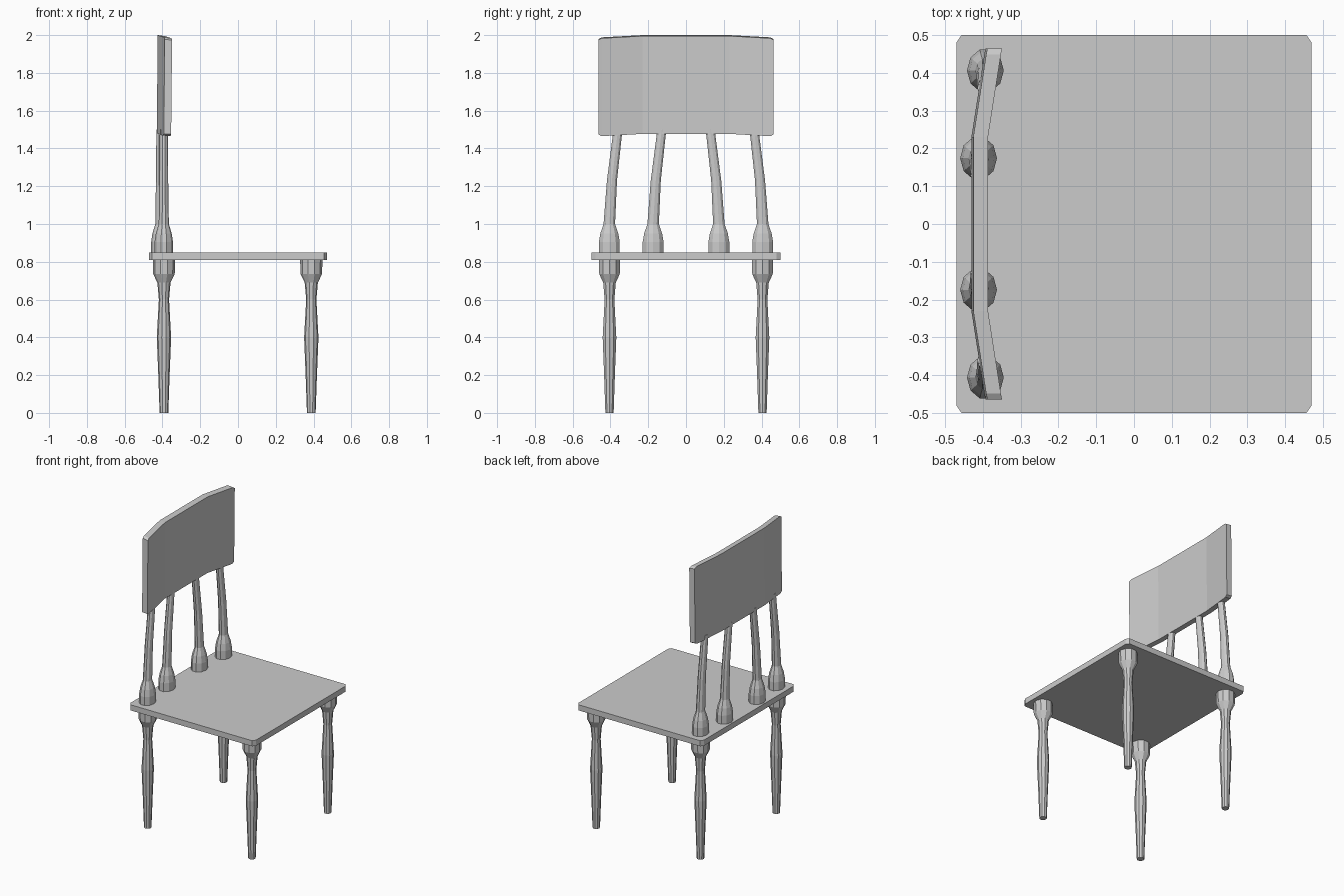
import bpy, bmesh, math

if "Cube" in bpy.data.objects:
    bpy.data.objects.remove(bpy.data.objects["Cube"])

SIDES = 10


def finish(name, bm):
    bmesh.ops.recalc_face_normals(bm, faces=bm.faces)
    me = bpy.data.meshes.new(name)
    bm.to_mesh(me)
    bm.free()
    ob = bpy.data.objects.new(name, me)
    bpy.context.collection.objects.link(ob)
    return ob


def loft(name, sections):
    """Turned part: sections are (x, y, z, radius_x, radius_y)."""
    bm = bmesh.new()
    rings = []
    for x, y, z, rx, ry in sections:
        rings.append([bm.verts.new((x + rx * math.cos(a), y + ry * math.sin(a), z))
                      for a in (2 * math.pi * i / SIDES for i in range(SIDES))])
    for lo, hi in zip(rings, rings[1:]):
        for i in range(SIDES):
            j = (i + 1) % SIDES
            bm.faces.new((lo[i], lo[j], hi[j], hi[i]))
    bm.faces.new(rings[0])
    bm.faces.new(rings[-1])
    return finish(name, bm)


# Seat: thin board with clipped corners
bm = bmesh.new()
c = 0.014
outline = [(0.47, 0.5 - c * 1.5), (0.47 - c, 0.5), (c - 0.47, 0.5), (-0.47, 0.5 - c * 1.5)]
outline += [(-x, -y) for x, y in outline]
base = bm.faces.new([bm.verts.new((x, y, 0.81)) for x, y in outline])
top = bmesh.ops.extrude_face_region(bm, geom=[base], use_keep_orig=True)
for v in top["geom"]:
    if isinstance(v, bmesh.types.BMVert):
        v.co.z = 0.848
finish("seat", bm)

# Four turned legs
leg_profile = [(0, 0.023), (0.2, 0.03), (0.4, 0.038), (0.6, 0.027),
               (0.69, 0.035), (0.735, 0.057), (0.81, 0.059)]
for end, x in (("back", -0.392), ("front", 0.388)):
    for side, y in (("left", 0.405), ("right", -0.405)):
        loft(f"{end}_{side}_leg", [(x, y, z, r, r) for z, r in leg_profile])

# Four spindles leaning inwards, slightly flattened front to back
spindle_profile = [(0.848, 0.058, 0.0), (0.905, 0.058, 0.0), (0.95, 0.05, 0.0),
                   (1.0, 0.032, 0.0), (1.23, 0.028, 0.014), (1.5, 0.025, 0.046)]
for kind, x, y in (("outer", -0.393, 0.406), ("inner", -0.411, 0.174)):
    for side, s in (("left", 1), ("right", -1)):
        loft(f"{kind}_{side}_spindle",
             [(x, s * (y - lean), z, r * 0.84, r) for z, r, lean in spindle_profile])

# Backrest: curved panel swept sideways, (y, x shift, z drop, corner clip)
bm = bmesh.new()
stations = [(0.464, 0.037, 0.012, 0.01), (0.448, 0.034, 0.012, 0.0), (0.23, 0.0, 0.0, 0.0)]
stations += [(-y, dx, dz, clip) for y, dx, dz, clip in reversed(stations)]
rings = []
for y, dx, dz, clip in stations:
    rings.append([bm.verts.new((x + dx, y, z - dz)) for x, z in
                  ((-0.430, 1.48 + clip), (-0.391, 1.477 + clip),
                   (-0.386, 1.995 - clip), (-0.425, 2.0 - clip))])
for a, b in zip(rings, rings[1:]):
    for i in range(4):
        j = (i + 1) % 4
        bm.faces.new((a[i], a[j], b[j], b[i]))
bm.faces.new(rings[0])
bm.faces.new(rings[-1])
finish("backrest", bm)
